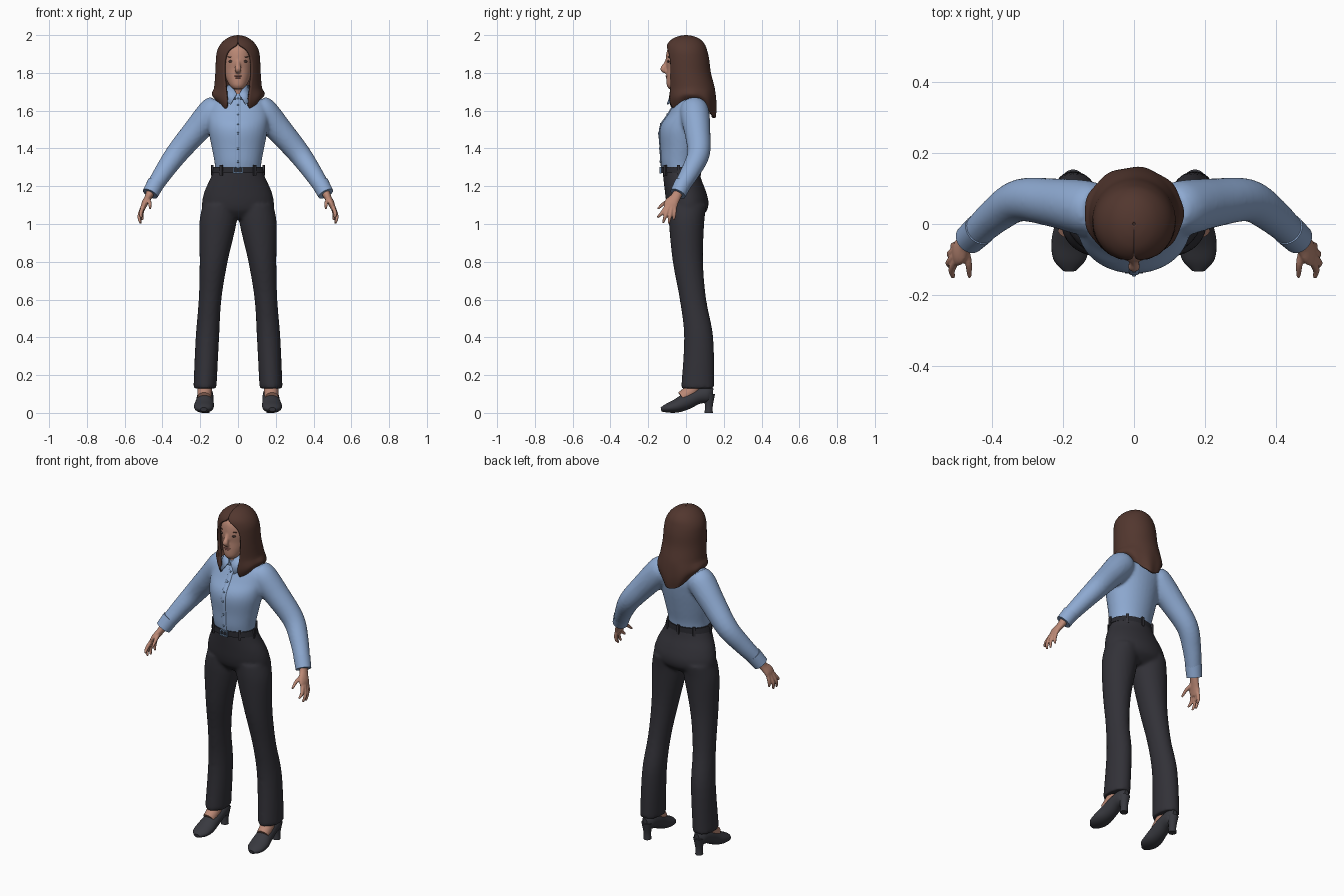
import bpy
import bmesh
import math
from mathutils import Vector, Matrix

default_cube = bpy.data.objects.get("Cube")
if default_cube:
    bpy.data.objects.remove(default_cube, do_unlink=True)


def make_material(name, colour):
    material = bpy.data.materials.new(name)
    material.use_nodes = True
    rgba = (*colour, 1.0)
    material.diffuse_color = rgba
    material.node_tree.nodes["Principled BSDF"].inputs["Base Color"].default_value = rgba
    return material


SKIN = make_material("skin", (.50, .25, .18))
HAIR = make_material("brown hair", (.085, .038, .028))
SHIRT = make_material("blue cotton", (.27, .40, .64))
TROUSERS = make_material("charcoal cloth", (.032, .031, .039))
SHOE = make_material("dark leather", (.04, .041, .05))
BELT = make_material("black belt", (.022, .022, .028))
METAL = make_material("blue metal", (.15, .24, .38))
LIPS = make_material("lips", (.40, .16, .13))
EYES = make_material("dark eyes", (.06, .035, .03))


def spline(keys, steps=5):
    """Smooth curve through tuples of any length."""
    points = [Vector(k) for k in keys]
    result = []
    for i in range(len(points) - 1):
        a, b = points[max(i - 1, 0)], points[i]
        c, d = points[i + 1], points[min(i + 2, len(points) - 1)]
        for s in range(steps):
            t = s / steps
            result.append(b + (c - a) * (t / 2)
                          + (a * 2 - b * 5 + c * 4 - d) * (t * t / 2)
                          + (b * 3 - a - c * 3 + d) * (t ** 3 / 2))
    return result + [points[-1]]


def bridge(bm, rings, closed=True):
    rows = [[bm.verts.new(p) for p in ring] for ring in rings]
    count = len(rows[0])
    for low, high in zip(rows, rows[1:]):
        for j in range(count if closed else count - 1):
            k = (j + 1) % count
            bm.faces.new((low[j], low[k], high[k], high[j]))
    if closed:
        bm.faces.new(rows[0][::-1])
        bm.faces.new(rows[-1])


def tube(bm, keys, side=1, ref=(0, 1, 0), sides=24):
    """Loft along a path; each key is x, y, z, radius, second radius."""
    path = spline([k if len(k) == 5 else (*k, k[3]) for k in keys])
    rings = []
    for i, p in enumerate(path):
        before, after = path[max(i - 1, 0)], path[min(i + 1, len(path) - 1)]
        along = Vector((after - before)[:3]).normalized()
        u = along.cross(Vector(ref)).normalized()
        v = along.cross(u)
        ring = []
        for j in range(sides):
            a = math.tau * j / sides
            q = Vector(p[:3]) + u * (p[3] * math.cos(a)) + v * (p[4] * math.sin(a))
            ring.append((q.x * side, q.y, q.z))
        rings.append(ring)
    bridge(bm, rings)


def stack(bm, keys, side=1, sides=36):
    """Level rings; each key is z, x centre, y centre, x radius, y radius."""
    rings = []
    for z, cx, cy, rx, ry in spline(keys):
        turn = [math.tau * j / sides for j in range(sides)]
        rings.append([(side * (cx + rx * math.sin(a)), cy - ry * math.cos(a), z) for a in turn])
    bridge(bm, rings)


def open_stack(bm, keys, sway=0, sides=72):
    """Level arcs open at the front; each key is z, y centre, radii, half gap."""
    rings = []
    for z, cy, rx, ry, gap in spline(keys):
        start = math.asin(min(max(gap, 0) / rx, 1))
        low = min(max((1.72 - z) / .14, 0), 1) * sway
        ring = []
        for j in range(sides + 1):
            a = start + (math.tau - 2 * start) * j / sides
            wave = 1 + .025 * low * math.sin(a * 9)
            ring.append((rx * wave * math.sin(a), cy - ry * wave * math.cos(a),
                         z + low * .08 * math.sin(a) ** 2))
        rings.append(ring)
    bridge(bm, rings, closed=False)


def ball(bm, centre, size):
    matrix = Matrix.Translation(centre) @ Matrix.Diagonal((*size, 1))
    bmesh.ops.create_uvsphere(bm, u_segments=16, v_segments=10, radius=1, matrix=matrix)


def box(bm, centre, size, turn=0):
    matrix = Matrix.Translation(centre) @ Matrix.Rotation(turn, 4, "Z") @ Matrix.Diagonal((*size, 1))
    bmesh.ops.create_cube(bm, size=1, matrix=matrix)


def finish(name, bm, material, voxel=0, thickness=0):
    if not thickness:
        bmesh.ops.recalc_face_normals(bm, faces=bm.faces[:])
    mesh = bpy.data.meshes.new(name)
    bm.to_mesh(mesh)
    bm.free()
    mesh.materials.append(material)
    for face in mesh.polygons:
        face.use_smooth = True
    mesh.set_sharp_from_angle(angle=math.radians(45))
    obj = bpy.data.objects.new(name, mesh)
    bpy.context.collection.objects.link(obj)
    if voxel:  # blend overlapping volumes into one skin
        remesh = obj.modifiers.new("blend", "REMESH")
        remesh.mode, remesh.voxel_size, remesh.use_smooth_shade = "VOXEL", voxel, True
        smooth = obj.modifiers.new("soften", "SMOOTH")
        smooth.factor, smooth.iterations = .5, 4
    if thickness:
        solid = obj.modifiers.new("thickness", "SOLIDIFY")
        solid.thickness, solid.offset = thickness, -1
    return obj


BOTH = ((1, "left"), (-1, "right"))

# Trousers: pelvis and flared legs
bm = bmesh.new()
stack(bm, [(1.03, 0, .005, .13, .06), (1.07, 0, .01, .183, .1), (1.12, 0, .007, .19, .112),
           (1.18, 0, -.005, .175, .108), (1.24, 0, -.02, .147, .1), (1.3, 0, -.03, .124, .096)])
for side, _ in BOTH:
    stack(bm, [(.13, .175, .062, .061, .088), (.4, .162, .067, .062, .077),
               (.6, .148, .037, .06, .07), (.8, .129, .01, .074, .08),
               (1, .107, .003, .098, .093), (1.1, .095, .008, .092, .1)], side)
finish("trousers", bm, TROUSERS, voxel=.01)

# Shirt: torso and sleeves
torso = [(1.28, 0, -.03, .12, .093), (1.33, 0, -.032, .125, .1), (1.4, 0, -.026, .138, .109),
         (1.48, 0, -.02, .154, .12), (1.53, 0, -.01, .16, .119), (1.58, 0, .01, .165, .105),
         (1.63, 0, .022, .155, .088), (1.665, 0, .025, .115, .07), (1.69, 0, .02, .065, .058)]
bm = bmesh.new()
stack(bm, torso)
for side, _ in BOTH:
    tube(bm, [(.1, .04, 1.625, .065), (.137, .045, 1.59, .078), (.225, .06, 1.49, .069),
              (.322, .067, 1.375, .06), (.39, .025, 1.28, .051), (.445, -.025, 1.195, .043),
              (.46, -.037, 1.17, .04)], side)
finish("shirt", bm, SHIRT, voxel=.009)

for side, word in BOTH:
    bm = bmesh.new()
    tube(bm, [(.435, -.015, 1.215, .046), (.465, -.043, 1.16, .043)], side)
    finish(word + "_cuff", bm, SHIRT)

# Button band and buttons follow the chest
chest = [(cy - ry, z) for z, _, cy, _, ry in torso]
bm = bmesh.new()
tube(bm, [(0, y, z, .014, .005) for y, z in chest], sides=12)
finish("button_band", bm, SHIRT)
bm = bmesh.new()
for y, z in spline(chest, 2)[2:-2:2]:
    ball(bm, (0, y - .005, z), (.006, .004, .006))
finish("buttons", bm, METAL)

# Collar stand and folded points
bm = bmesh.new()
open_stack(bm, [(1.66, .018, .078, .08, .012), (1.69, .012, .066, .072, .02),
                (1.735, .012, .058, .06, .035)], sides=32)
finish("collar", bm, SHIRT, thickness=.006)
bm = bmesh.new()
for side, _ in BOTH:
    corners = [(.035, -.047, 1.735), (.008, -.082, 1.69), (.042, -.102, 1.635),
               (.08, -.06, 1.66), (.06, -.01, 1.735)]
    flap = [bm.verts.new((x * side, y, z)) for x, y, z in corners]
    bm.faces.new(flap[::side])
finish("collar_points", bm, SHIRT, thickness=.007)

# Belt, loops and buckle
bm = bmesh.new()
stack(bm, [(1.27, 0, -.03, .139, .102), (1.302, 0, -.03, .13, .101)])
finish("belt", bm, BELT)
bm = bmesh.new()
for degrees in (40, 85, 140, 180, 220, 275, 320):
    a = math.radians(degrees)
    box(bm, (.137 * math.sin(a), -.03 - .104 * math.cos(a), 1.284), (.014, .01, .055), a)
finish("belt_loops", bm, TROUSERS)
bm = bmesh.new()
for z in (-1, 1):
    box(bm, (0, -.135, 1.285 + z * .014), (.05, .009, .007))
for x in (-1, 0, 1):
    box(bm, (x * .022, -.135, 1.285), (.007, .009, .03))
finish("buckle", bm, METAL)

# Head with neck and nose
bm = bmesh.new()
stack(bm, [(1.715, 0, -.062, .026, .028), (1.735, 0, -.05, .045, .052), (1.775, 0, -.025, .065, .079),
           (1.82, 0, -.01, .077, .093), (1.87, 0, -.005, .083, .102), (1.93, 0, 0, .078, .096),
           (1.97, 0, 0, .045, .055)])
tube(bm, [(0, .02, 1.6, .05), (0, .003, 1.7, .048), (0, -.005, 1.78, .048)])
tube(bm, [(0, -.095, 1.875, .01), (0, -.108, 1.845, .012), (0, -.121, 1.82, .017, .015),
          (0, -.105, 1.805, .014, .01)])
finish("head", bm, SKIN, voxel=.005)

# Facial features
bm = bmesh.new()
for side, _ in BOTH:
    ball(bm, (.034 * side, -.092, 1.861), (.017, .008, .007))
finish("eyes", bm, EYES)
bm = bmesh.new()
for side, _ in BOTH:
    ball(bm, (.036 * side, -.091, 1.885), (.02, .007, .003))
finish("eyebrows", bm, HAIR)
bm = bmesh.new()
ball(bm, (0, -.099, 1.783), (.02, .009, .005))
ball(bm, (0, -.098, 1.774), (.017, .009, .005))
finish("lips", bm, LIPS)

# Long hair, parted around the face
bm = bmesh.new()
open_stack(bm, [(1.56, .04, .105, .115, .075), (1.6, .035, .128, .125, .062),
                (1.65, .03, .14, .13, .058), (1.72, .025, .127, .127, .066),
                (1.8, .012, .12, .12, .074), (1.87, .007, .117, .116, .071),
                (1.915, .003, .111, .11, .052), (1.95, 0, .094, .1, .008),
                (1.978, 0, .066, .075, 0), (1.994, 0, .035, .04, 0), (2, 0, .004, .004, 0)], sway=1)
finish("hair", bm, HAIR, thickness=.014)

# Hands: palm, four fingers and thumb
fingers = [[(.503, -.105, 1.09), (.515, -.13, 1.055), (.51, -.152, 1.035)],
           [(.506, -.092, 1.09), (.523, -.11, 1.04), (.516, -.122, 1.005)],
           [(.504, -.075, 1.09), (.52, -.085, 1.04), (.515, -.092, 1.002)],
           [(.5, -.06, 1.095), (.51, -.062, 1.05), (.505, -.066, 1.02)],
           [(.475, -.075, 1.13), (.467, -.115, 1.11), (.465, -.15, 1.08)]]
for side, word in BOTH:
    bm = bmesh.new()
    tube(bm, [(.46, -.037, 1.175, .025), (.475, -.055, 1.142, .019, .027),
              (.494, -.079, 1.108, .017, .037), (.506, -.085, 1.075, .011, .032)], side)
    for joints in fingers:
        tube(bm, [(*p, r) for p, r in zip(joints, (.011, .01, .006))], side, (1, 0, 0), 12)
    finish(word + "_hand", bm, SKIN, voxel=.004)

# Feet and heeled shoes
for side, word in BOTH:
    bm = bmesh.new()
    tube(bm, [(.175, .05, .17, .036), (.176, .03, .12, .038), (.179, -.02, .08, .035)], side)
    finish(word + "_foot", bm, SKIN)
    bm = bmesh.new()
    tube(bm, [(.172, .143, .1, .015, .03), (.172, .115, .1, .036, .045), (.173, .06, .088, .043, .042),
              (.176, 0, .06, .047, .043), (.18, -.05, .037, .053, .036),
              (.182, -.1, .025, .046, .024), (.182, -.132, .018, .018, .011)], side, (0, 0, 1))
    tube(bm, [(.172, .122, .1, .032), (.172, .121, .04, .021), (.172, .12, 0, .022)], side)
    finish(word + "_shoe", bm, SHOE)
